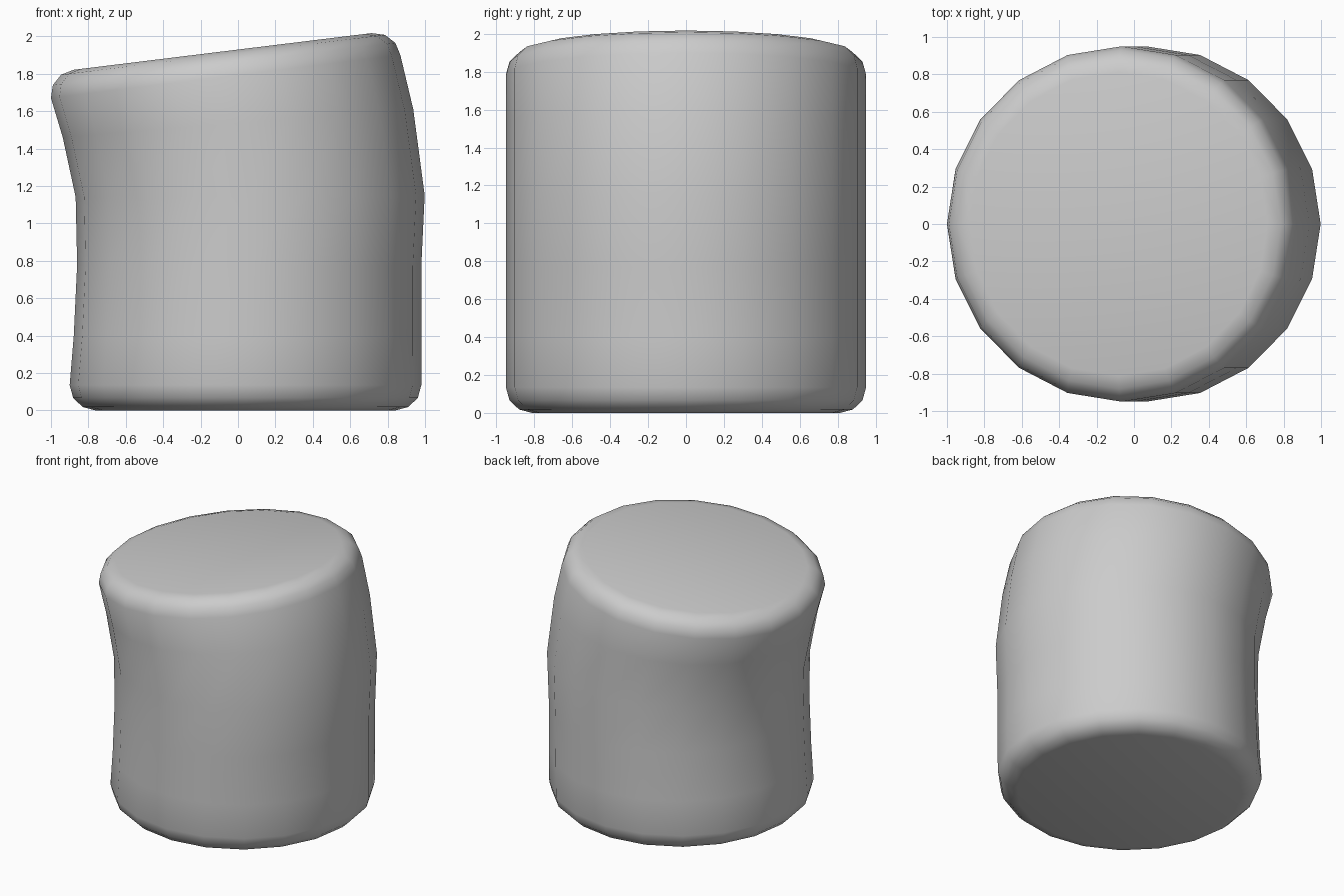
import bpy, bmesh, math
from mathutils import Vector

if "Cube" in bpy.data.objects:
    bpy.data.objects.remove(bpy.data.objects["Cube"])

SIDES = 20
HALF_DEPTH = 0.95
BEVEL = 0.138

# Left and right ends (x, z) of each tilted wall ring, bottom to top
WALL = [
    ((-0.90, 0.135), (0.98, 0.135)),
    ((-0.878, 0.40), (0.98, 0.40)),
    ((-0.86, 0.78), (0.98, 0.77)),
    ((-0.868, 1.14), (0.998, 1.15)),
    ((-0.937, 1.46), (0.937, 1.61)),
    ((-1.00, 1.67), (0.868, 1.90)),
]


def ring_points(left, right, inset=0.0, shift=0.0):
    """Tilted ellipse through two profile points, shrunk and moved along its axis."""
    l, r = Vector((left[0], 0, left[1])), Vector((right[0], 0, right[1]))
    axis = (r - l).normalized()
    normal = Vector((-axis.z, 0, axis.x))
    centre = (l + r) / 2 + normal * shift
    a, b = (r - l).length / 2 - inset, HALF_DEPTH - inset
    pts = []
    for i in range(SIDES):
        t = 2 * math.pi * i / SIDES
        pts.append(centre + axis * a * math.cos(t) + Vector((0, b * math.sin(t), 0)))
    return pts


def rounded(left, right, sign):
    """Rings of a rounded edge, from the wall towards the cap."""
    out = []
    for k in (1, 2, 3):
        t = math.radians(30 * k)
        out.append(ring_points(left, right, BEVEL * (1 - math.cos(t)),
                               sign * 0.135 * math.sin(t)))
    return out


# Rounded bottom edge, bent wall, rounded top edge
rings = rounded(*WALL[0], -1)[::-1]
rings += [ring_points(l, r) for l, r in WALL]
rings += rounded(*WALL[-1], 1)

bm = bmesh.new()
loops = [[bm.verts.new(p) for p in ring] for ring in rings]
for low, high in zip(loops, loops[1:]):
    for i in range(SIDES):
        j = (i + 1) % SIDES
        bm.faces.new((low[i], low[j], high[j], high[i]))
bm.faces.new(loops[0][::-1])
bm.faces.new(loops[-1])
bmesh.ops.recalc_face_normals(bm, faces=bm.faces)

mesh = bpy.data.meshes.new("bent_cylinder")
bm.to_mesh(mesh)
bm.free()
body = bpy.data.objects.new("bent_cylinder", mesh)
bpy.context.collection.objects.link(body)
bpy.context.view_layer.objects.active = body
body.select_set(True)
bpy.ops.object.shade_smooth_by_angle(angle=math.radians(45))
